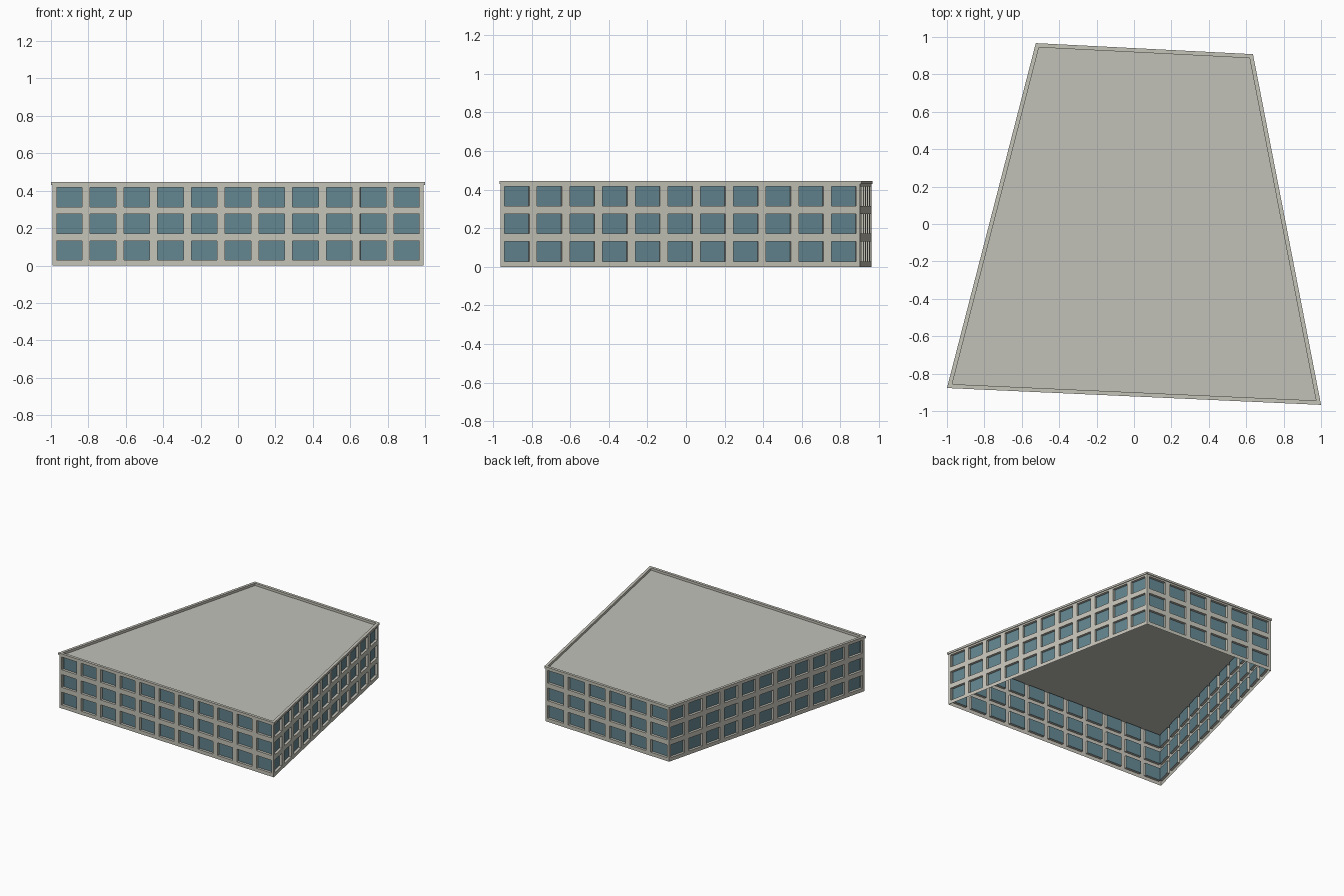
import bpy, bmesh
from mathutils import Vector

if "Cube" in bpy.data.objects:
    bpy.data.objects.remove(bpy.data.objects["Cube"])

# Footprint of the roof rim, counter-clockwise from the front left corner
RIM = [Vector(p) for p in ((-1.0, -0.877), (1.0, -0.967), (0.636, 0.908), (-0.525, 0.967))]
COLUMNS = (11, 11, 6, 11)          # windows per side: front, right, back, left
WALL_TOP, RIM_TOP, ROOF_Z = 0.43, 0.446, 0.427
RECESS, GAP = 0.02, 0.042


def material(name, rgb):
    m = bpy.data.materials.new(name)
    m.diffuse_color = (*rgb, 1)
    m.use_nodes = True
    m.node_tree.nodes["Principled BSDF"].inputs["Base Color"].default_value = m.diffuse_color
    return m


concrete = material("pale concrete", (0.56, 0.55, 0.485))
roofing = material("grey roofing", (0.535, 0.535, 0.485))
glass = material("blue glass", (0.125, 0.235, 0.275))


def offset(poly, d):
    """Move every edge of the footprint inward by d."""
    out = []
    for i, p in enumerate(poly):
        a = (p - poly[i - 1]).normalized()
        b = (poly[(i + 1) % len(poly)] - p).normalized()
        na, nb = Vector((-a.y, a.x)), Vector((-b.y, b.x))
        out.append(p + (na + nb) * d / (1 + na.dot(nb)))
    return out


def make(name, faces, mat):
    """Object from a list of faces, each a list of points."""
    bm = bmesh.new()
    for f in faces:
        bm.faces.new([bm.verts.new(p) for p in f])
    bmesh.ops.remove_doubles(bm, verts=bm.verts, dist=1e-5)
    me = bpy.data.meshes.new(name)
    bm.to_mesh(me)
    bm.free()
    me.materials.append(mat)
    ob = bpy.data.objects.new(name, me)
    bpy.context.collection.objects.link(ob)


# Walls with recessed windows
wall_line = offset(RIM, 0.006)
z_lines = [0.0]
for k in range(3):
    z_lines += [0.029 + 0.1425 * k, 0.132 + 0.1425 * k]
z_lines.append(WALL_TOP)

for s, side in enumerate(("front", "right", "back", "left")):
    a, b = wall_line[s], wall_line[(s + 1) % 4]
    along = (b - a).normalized()
    inward = Vector((-along.y, along.x))
    length = (b - a).length
    pitch = length / COLUMNS[s]
    u_lines = [0.0]
    for c in range(COLUMNS[s]):
        u_lines += [c * pitch + GAP / 2, (c + 1) * pitch - GAP / 2]
    u_lines.append(length)

    def point(u, z, d=0.0):
        p = a + along * u + inward * d
        return Vector((p.x, p.y, z))

    wall, panes = [], []
    for i in range(len(u_lines) - 1):
        for j in range(len(z_lines) - 1):
            u0, u1, z0, z1 = u_lines[i], u_lines[i + 1], z_lines[j], z_lines[j + 1]
            corners = ((u0, z0), (u1, z0), (u1, z1), (u0, z1))
            outer = [point(u, z) for u, z in corners]
            if i % 2 and j % 2:
                inner = [point(u, z, RECESS) for u, z in corners]
                panes.append(inner)
                for k in range(4):
                    n = (k + 1) % 4
                    wall.append([outer[k], outer[n], inner[n], inner[k]])
            else:
                wall.append(outer)
    make(side + "_wall", wall, concrete)
    make(side + "_windows", panes, glass)

# Roof rim: a ring swept from a rectangular section
inner_line = offset(RIM, 0.022)
section = ((RIM, WALL_TOP), (RIM, RIM_TOP), (inner_line, RIM_TOP),
           (inner_line, ROOF_Z), (wall_line, WALL_TOP))
rings = [[Vector((p.x, p.y, z)) for p in line] for line, z in section]
rim = []
for k in range(len(rings)):
    r, q = rings[k], rings[(k + 1) % len(rings)]
    if k == 3:                       # hidden between wall top and roof
        continue
    for i in range(4):
        n = (i + 1) % 4
        rim.append([r[i], r[n], q[n], q[i]])
make("roof_rim", rim, concrete)

# Flat roof, reaching the walls below the rim
make("roof", [[Vector((p.x, p.y, ROOF_Z)) for p in wall_line]], roofing)
